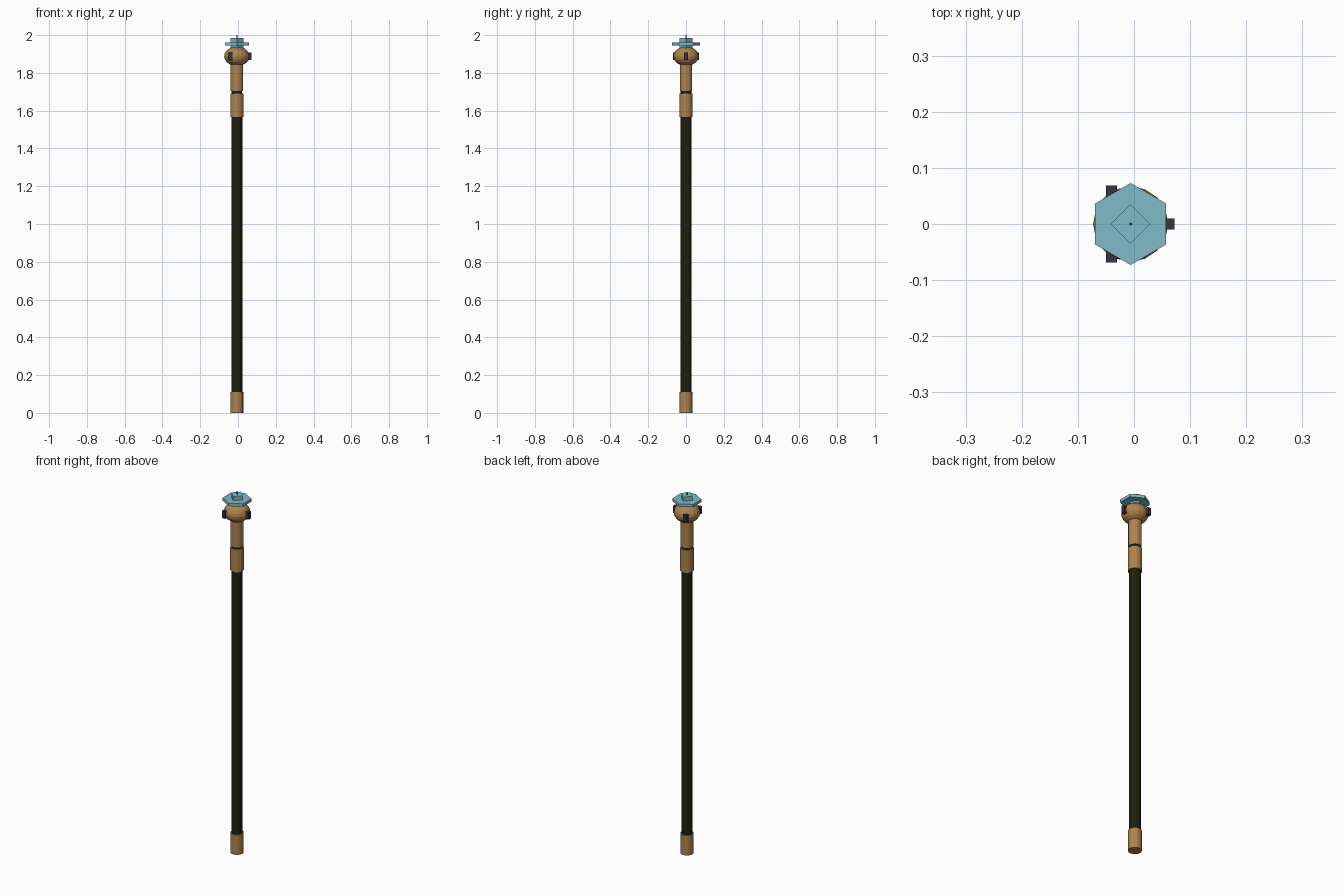
import bpy
import math

if "Cube" in bpy.data.objects:
    bpy.data.objects.remove(bpy.data.objects["Cube"], do_unlink=True)

AXIS_X = -0.006


def material(name, rgb):
    mat = bpy.data.materials.new(name)
    mat.use_nodes = True
    mat.diffuse_color = (*rgb, 1)
    mat.node_tree.nodes["Principled BSDF"].inputs["Base Color"].default_value = (*rgb, 1)
    return mat


bronze = material("bronze", (0.42, 0.23, 0.075))
dark_wood = material("dark wood", (0.014, 0.014, 0.005))
dark_slate = material("dark slate", (0.035, 0.035, 0.045))
crystal_blue = material("crystal blue", (0.21, 0.50, 0.58))


def finish(name, mat):
    obj = bpy.context.object
    obj.name = name
    obj.data.materials.append(mat)
    return obj


def prism(name, mat, radius, bottom, top, sides=16, turn=0.0):
    bpy.ops.mesh.primitive_cylinder_add(
        vertices=sides, radius=radius, depth=top - bottom,
        location=(AXIS_X, 0, (bottom + top) / 2), rotation=(0, 0, turn))
    return finish(name, mat)


# Staff, from the ground up
prism("foot_cap", bronze, 0.034, 0.0, 0.11)
prism("shaft", dark_wood, 0.029, 0.10, 1.60)
prism("collar", bronze, 0.035, 1.567, 1.692)
prism("collar_gap", dark_wood, 0.028, 1.68, 1.71)
prism("neck", bronze, 0.033, 1.703, 1.86)

# Flattened round head
bpy.ops.mesh.primitive_uv_sphere_add(
    segments=16, ring_count=10, radius=0.067, location=(AXIS_X, 0, 1.888))
bpy.context.object.scale.z = 0.77
finish("head", bronze)

# Three upright studs around the head
for i in range(3):
    angle = math.radians(120 * i)
    bpy.ops.mesh.primitive_cube_add(
        size=1, location=(AXIS_X + 0.068 * math.cos(angle), 0.068 * math.sin(angle), 1.887))
    bpy.context.object.scale = (0.02, 0.02, 0.04)
    finish(f"stud_{i + 1}", dark_slate)

# Crystal crown with its hexagonal plate and thin tip
prism("crown_plate", crystal_blue, 0.073, 1.946, 1.962, sides=6)
prism("crown_block", crystal_blue, 0.035, 1.93, 1.985, sides=4)
prism("crown_tip", dark_slate, 0.0025, 1.98, 2.0, sides=6)
